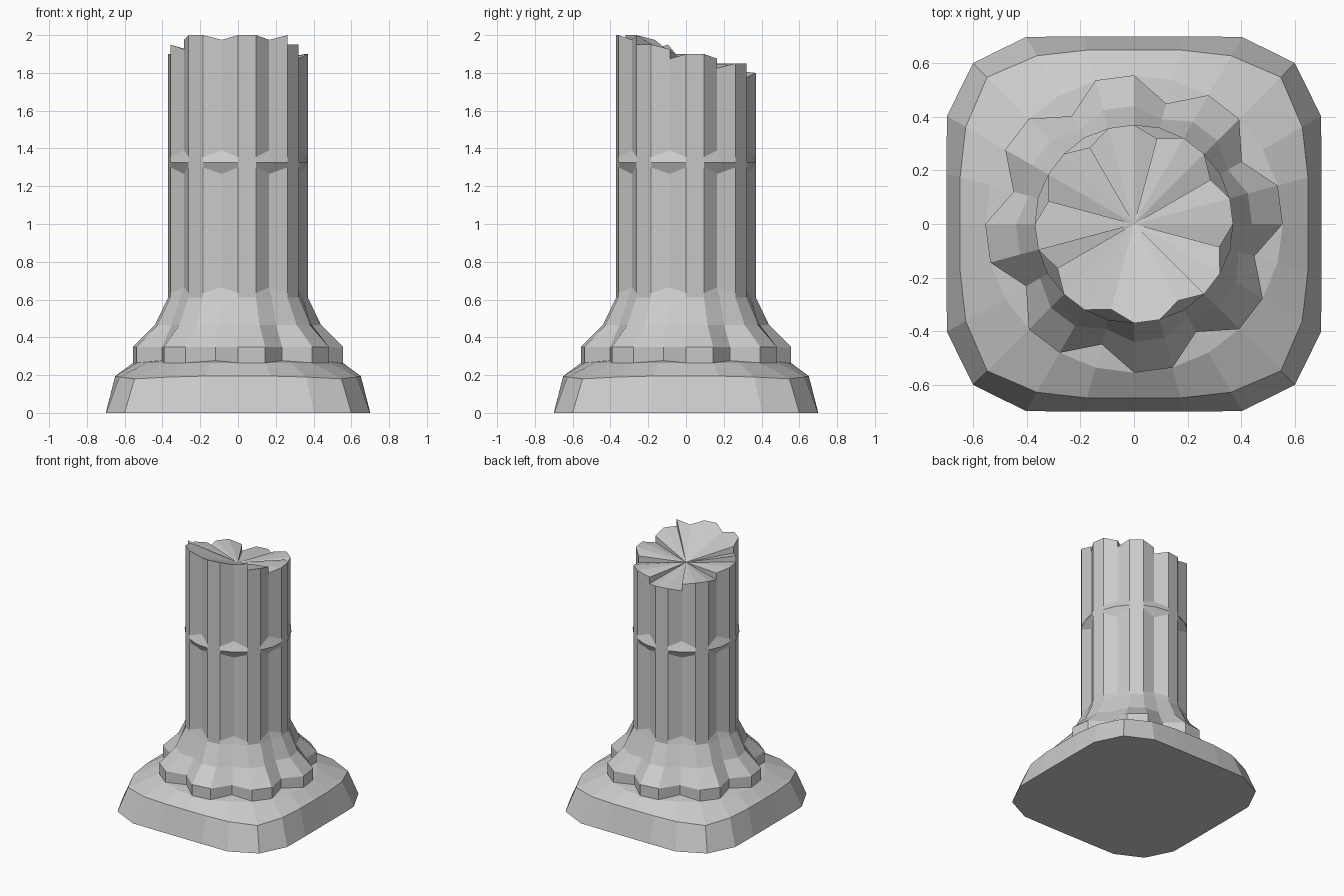
import bpy, bmesh
from math import sin, cos, pi

if "Cube" in bpy.data.objects:
    bpy.data.objects.remove(bpy.data.objects["Cube"])

N = 24  # sides: 8 flutes, each two ridge corners and one groove corner


def polar(i, r, z):
    a = 2 * pi * i / N
    return (r * cos(a), r * sin(a), z)


def loft(bm, rows):
    """Skin a stack of closed N-point rows; returns the vertex rings."""
    rings = [[bm.verts.new(p) for p in row] for row in rows]
    for lo, hi in zip(rings, rings[1:]):
        for i in range(N):
            j = (i + 1) % N
            bm.faces.new((lo[i], lo[j], hi[j], hi[i]))
    return rings


def finish(bm, name):
    bmesh.ops.remove_doubles(bm, verts=bm.verts, dist=0.0005)
    bmesh.ops.recalc_face_normals(bm, faces=bm.faces)
    me = bpy.data.meshes.new(name)
    bm.to_mesh(me)
    bm.free()
    ob = bpy.data.objects.new(name, me)
    bpy.context.collection.objects.link(ob)
    return ob


# Plinth: rounded square blending into a circle; four values span side middle to corner
def plinth_row(radii, heights):
    row = []
    for i in range(N):
        k = min(i % 6, 6 - i % 6)
        row.append(polar(i, radii[k], heights[k]))
    return row


bm = bmesh.new()
rings = loft(bm, [
    plinth_row((0.70, 0.725, 0.806, 0.849), (0, 0, 0, 0)),
    plinth_row((0.65, 0.672, 0.725, 0.775), (0.195, 0.195, 0.19, 0.18)),
    plinth_row((0.555,) * 4, (0.265,) * 4),
    plinth_row((0.44,) * 4, (0.28,) * 4),
])
bm.faces.new(rings[0][::-1])
bm.faces.new(rings[-1])
finish(bm, "plinth")


# Fluted column: flared foot, shaft and a band filling the grooves
def flute_row(z_ridge, r_ridge, z_groove, r_groove):
    return [polar(i, r_groove, z_groove) if i % 3 == 2 else polar(i, r_ridge, z_ridge)
            for i in range(N)]


bm = bmesh.new()
rings = loft(bm, [flute_row(*r) for r in (
    (0.26, 0.555, 0.26, 0.465),
    (0.35, 0.555, 0.35, 0.465),
    (0.465, 0.44, 0.465, 0.405),
    (0.61, 0.37, 0.61, 0.355),
    (0.635, 0.37, 0.665, 0.33),
    (1.30, 0.37, 1.265, 0.33),
    (1.325, 0.37, 1.325, 0.372),
    (1.355, 0.37, 1.39, 0.33),
)])
bm.faces.new(rings[0][::-1])

# Broken top: each 15 degree wedge has its own height, meeting at a sunken centre
heights = ([1.9] * 2 + [1.85] * 3 + [1.8] * 3 + [1.85] * 3 + [1.9] * 2
           + [1.95] + [2.0] * 7 + [1.95] * 2 + [1.9])
centre = bm.verts.new((0, 0, 1.84))


def rim(i, h):
    return polar(i, 0.33, h - 0.025) if i % 3 == 2 else polar(i, 0.37, h)


wedges = [(bm.verts.new(rim(i, h)), bm.verts.new(rim((i + 1) % N, h)))
          for i, h in enumerate(heights)]
for i, (a, b) in enumerate(wedges):
    j = (i + 1) % N
    bm.faces.new((rings[-1][i], rings[-1][j], b, a))
    bm.faces.new((a, b, centre))
    if heights[i] != heights[j]:
        bm.faces.new((b, wedges[j][0], centre))
finish(bm, "broken_column")
